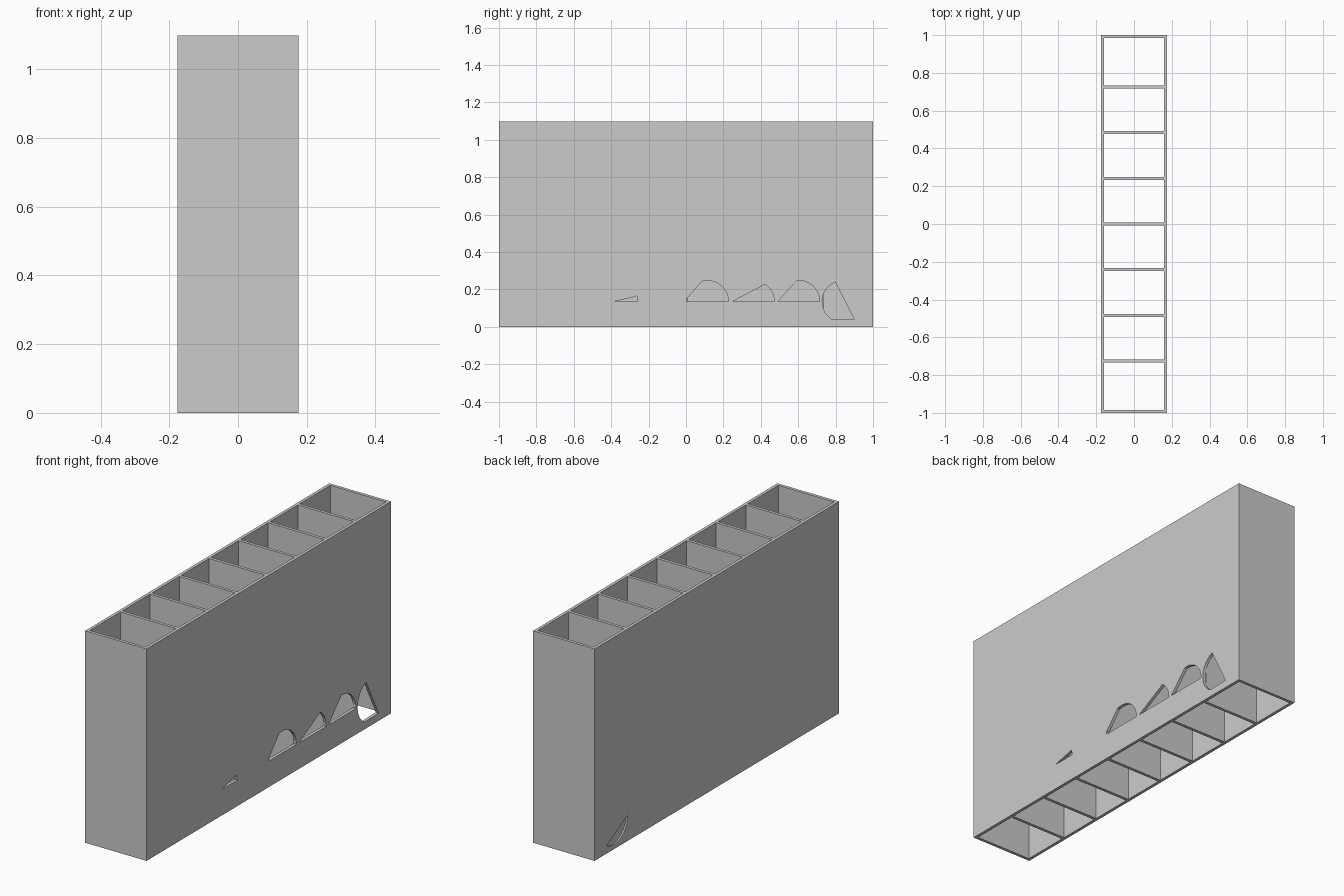
import bpy, bmesh, math

if "Cube" in bpy.data.objects:
    bpy.data.objects.remove(bpy.data.objects["Cube"])

HX, HY, H, T = 0.176, 1.0, 1.098, 0.016   # half width, half length, height, wall
PITCH, R, CZ = 0.242, 0.112, 0.135        # cell pitch, port radius and height


def box(name, x0, x1, y0, y1, z0, z1):
    return prism(name, [(y0, z0), (y1, z0), (y1, z1), (y0, z1)], x0, x1)


def prism(name, pts, x0, x1):
    """Extrude a (y, z) outline along x."""
    bm = bmesh.new()
    f = bm.faces.new([bm.verts.new((x0, y, z)) for y, z in pts])
    ext = bmesh.ops.extrude_face_region(bm, geom=[f])
    verts = [v for v in ext["geom"] if isinstance(v, bmesh.types.BMVert)]
    bmesh.ops.translate(bm, verts=verts, vec=(x1 - x0, 0, 0))
    bmesh.ops.recalc_face_normals(bm, faces=bm.faces)
    me = bpy.data.meshes.new(name)
    bm.to_mesh(me)
    bm.free()
    ob = bpy.data.objects.new(name, me)
    bpy.context.scene.collection.objects.link(ob)
    return ob


def arc(cy, a0, a1, extra=()):
    """Arc of the port circle, plus extra corner angles on the circle."""
    n = max(2, int(abs(a1 - a0) / 10))
    angles = [a0 + (a1 - a0) * i / n for i in range(n + 1)] + list(extra)
    return [(cy + R * math.cos(math.radians(a)), CZ + R * math.sin(math.radians(a)))
            for a in angles]


def cut(target, outline, x0, x1):
    cutter = prism("port_cutter", outline, x0, x1)
    mod = target.modifiers.new("port", "BOOLEAN")
    mod.operation = "DIFFERENCE"
    mod.solver = "EXACT"
    mod.object = cutter
    bpy.context.view_layer.objects.active = target
    bpy.ops.object.modifier_apply(modifier=mod.name)
    bpy.data.objects.remove(cutter)


# long side walls
right = box("right_wall", HX - T, HX, -HY, HY, 0, H)
left = box("left_wall", -HX, -HX + T, -HY, HY, 0, H)

# end walls and cell dividers
for name, y0 in (("front_wall", -HY), ("back_wall", HY - T)):
    box(name, -HX + T, HX - T, y0, y0 + T, 0, H)
for i in range(-3, 4):
    box("divider", -HX + T, HX - T, i * PITCH - T / 2, i * PITCH + T / 2, 0, H)

# partly covered round ports in the right wall
ports = [
    [(-0.385, CZ), (-0.257, CZ), (-0.262, 0.165), (-0.275, 0.16)],
    arc(0.115, 0, 105, (172, 180)),
    arc(0.36, 0, 55, (180,)),
    arc(0.603, 0, 95, (180,)),
    arc(0.84, 112, 240, (302,)),
]
for outline in ports:
    cut(right, outline, HX - T - 0.01, HX + 0.01)

# shallow recess on the outside of the left wall
cut(left, arc(0.84, 180, 302), -HX - 0.01, -HX + T / 2)
